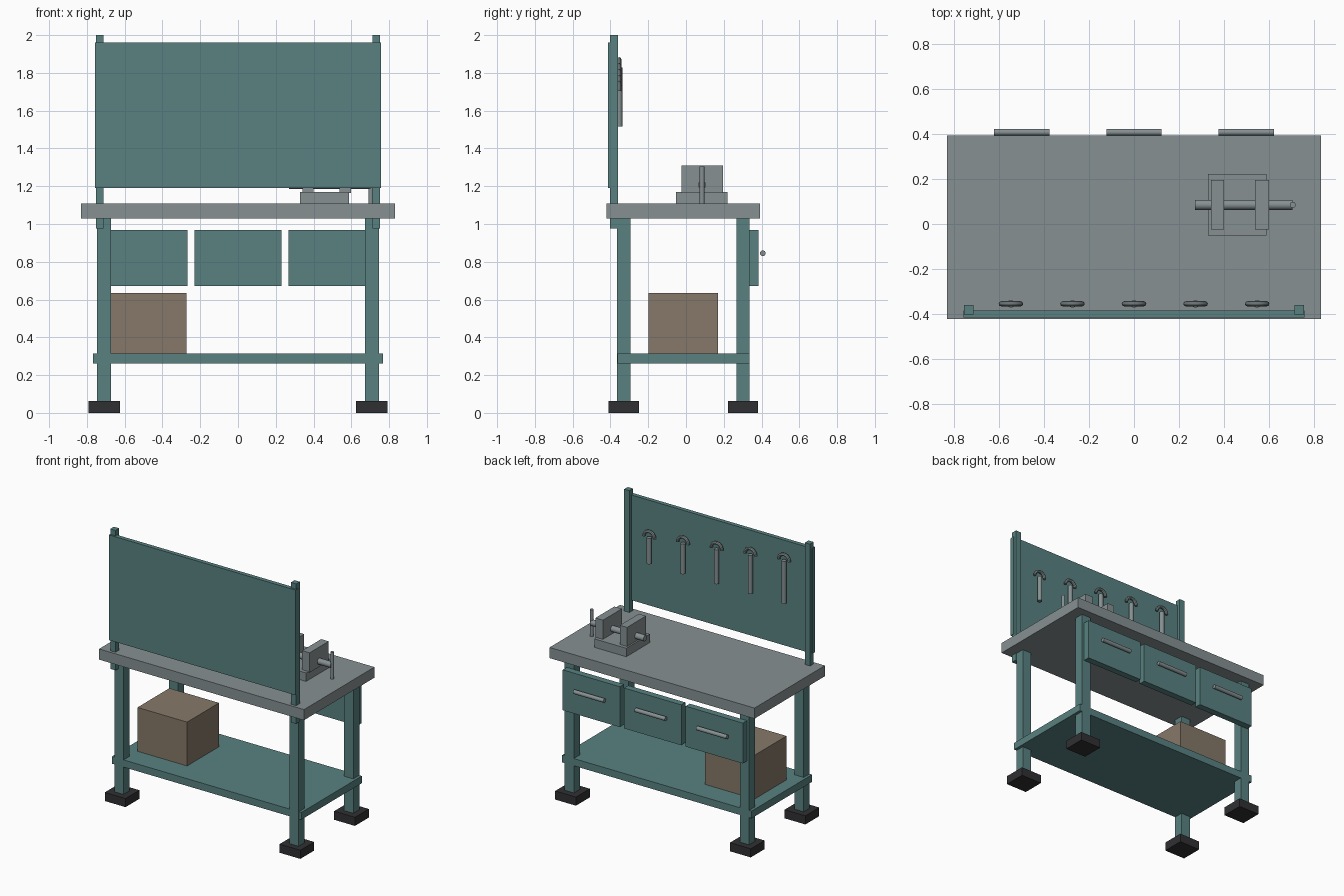
import bpy, bmesh, math
from mathutils import Matrix, Vector

if "Cube" in bpy.data.objects:
    bpy.data.objects.remove(bpy.data.objects["Cube"])


def material(name, rgb):
    m = bpy.data.materials.new(name)
    m.diffuse_color = (*rgb, 1)
    m.use_nodes = True
    m.node_tree.nodes["Principled BSDF"].inputs["Base Color"].default_value = m.diffuse_color
    return m


TEAL = material("teal_paint", (0.10, 0.22, 0.22))
STEEL = material("steel", (0.24, 0.28, 0.29))
RUBBER = material("rubber", (0.03, 0.03, 0.033))
CARD = material("cardboard", (0.24, 0.19, 0.14))


def finish(name, bm, mat, smooth=False):
    bmesh.ops.recalc_face_normals(bm, faces=bm.faces)
    me = bpy.data.meshes.new(name)
    bm.to_mesh(me)
    bm.free()
    me.materials.append(mat)
    ob = bpy.data.objects.new(name, me)
    bpy.context.collection.objects.link(ob)
    if smooth:
        bpy.ops.object.select_all(action='DESELECT')
        ob.select_set(True)
        bpy.context.view_layer.objects.active = ob
        bpy.ops.object.shade_smooth_by_angle(angle=math.radians(40))
    return ob


def box(name, x, y, z, mat):
    """Box from (min, max) ranges on each axis."""
    bm = bmesh.new()
    size = [r[1] - r[0] for r in (x, y, z)]
    mid = [(r[1] + r[0]) / 2 for r in (x, y, z)]
    bmesh.ops.create_cube(bm, size=1, matrix=Matrix.Translation(mid) @ Matrix.Diagonal((*size, 1)))
    return finish(name, bm, mat)


def around(c, size):
    return (c - size / 2, c + size / 2)


def rod(name, centre, radius, length, axis, mat):
    """Cylinder along the x or z axis."""
    bm = bmesh.new()
    m = Matrix.Translation(centre)
    if axis == 'X':
        m = m @ Matrix.Rotation(math.pi / 2, 4, 'Y')
    bmesh.ops.create_cone(bm, cap_ends=True, segments=16, radius1=radius, radius2=radius,
                          depth=length, matrix=m)
    return finish(name, bm, mat, True)


def half_ring(name, centre, major, minor, mat, steps=12, sides=8):
    """Upper half of a torus standing in the xz plane, with capped ends."""
    bm = bmesh.new()
    loops = []
    for i in range(steps + 1):
        a = math.pi * i / steps
        loop = []
        for j in range(sides):
            b = 2 * math.pi * j / sides
            r = major + minor * math.cos(b)
            loop.append(bm.verts.new(Vector(centre) + Vector(
                (r * math.cos(a), minor * math.sin(b), r * math.sin(a)))))
        loops.append(loop)
    for p, q in zip(loops, loops[1:]):
        for j in range(sides):
            k = (j + 1) % sides
            bm.faces.new((p[j], p[k], q[k], q[j]))
    bm.faces.new(loops[0])
    bm.faces.new(loops[-1])
    return finish(name, bm, mat, True)


# Legs with rubber feet
for sx, side in ((-1, "left"), (1, "right")):
    for y, end in ((-0.33, "front"), (0.302, "back")):
        box(f"{end}_{side}_leg", around(sx * 0.71, 0.074), around(y, 0.07), (0.06, 1.03), TEAL)
        box(f"{end}_{side}_foot", around(sx * 0.708, 0.168), around(y, 0.16), (0, 0.063), RUBBER)
    # Uprights that carry the tool board
    box(f"{side}_upright", around(sx * 0.732, 0.042), (-0.402, -0.36), (0.975, 2.0), TEAL)

# Worktop, lower shelf, tool board, storage box
box("worktop", (-0.83, 0.83), (-0.422, 0.393), (1.03, 1.108), STEEL)
box("lower_shelf", (-0.767, 0.767), (-0.363, 0.337), (0.262, 0.315), TEAL)
box("tool_board", (-0.756, 0.756), (-0.414, -0.383), (1.19, 1.96), TEAL)
box("storage_box", (-0.675, -0.273), (-0.199, 0.17), (0.315, 0.636), CARD)

# Drawers with bar handles
for i in range(3):
    x = (i - 1) * 0.498
    box(f"drawer_{i + 1}", around(x, 0.463), (0.337, 0.385), (0.672, 0.968), TEAL)
    rod(f"drawer_handle_{i + 1}", (x, 0.407, 0.845), 0.015, 0.245, 'X', STEEL)

# Vise
box("vise_base", (0.329, 0.588), (-0.052, 0.221), (1.108, 1.17), STEEL)
box("vise_fixed_jaw", (0.341, 0.399), (-0.025, 0.195), (1.165, 1.31), STEEL)
box("vise_moving_jaw", (0.537, 0.598), (-0.025, 0.195), (1.165, 1.31), STEEL)
rod("vise_screw", (0.487, 0.085, 1.207), 0.022, 0.432, 'X', STEEL)
rod("vise_handle", (0.704, 0.085, 1.206), 0.013, 0.195, 'Z', STEEL)

# Hanging tools, getting longer toward the left
for i in range(5):
    x = 0.546 - i * 0.273
    length = 0.19 + 0.031 * i
    rod(f"tool_shaft_{i + 1}", (x, -0.354, 1.515 + length / 2), 0.017, length, 'Z', STEEL)
    half_ring(f"tool_head_{i + 1}", (x, -0.354, 1.515 + length), 0.043, 0.0115, STEEL)
